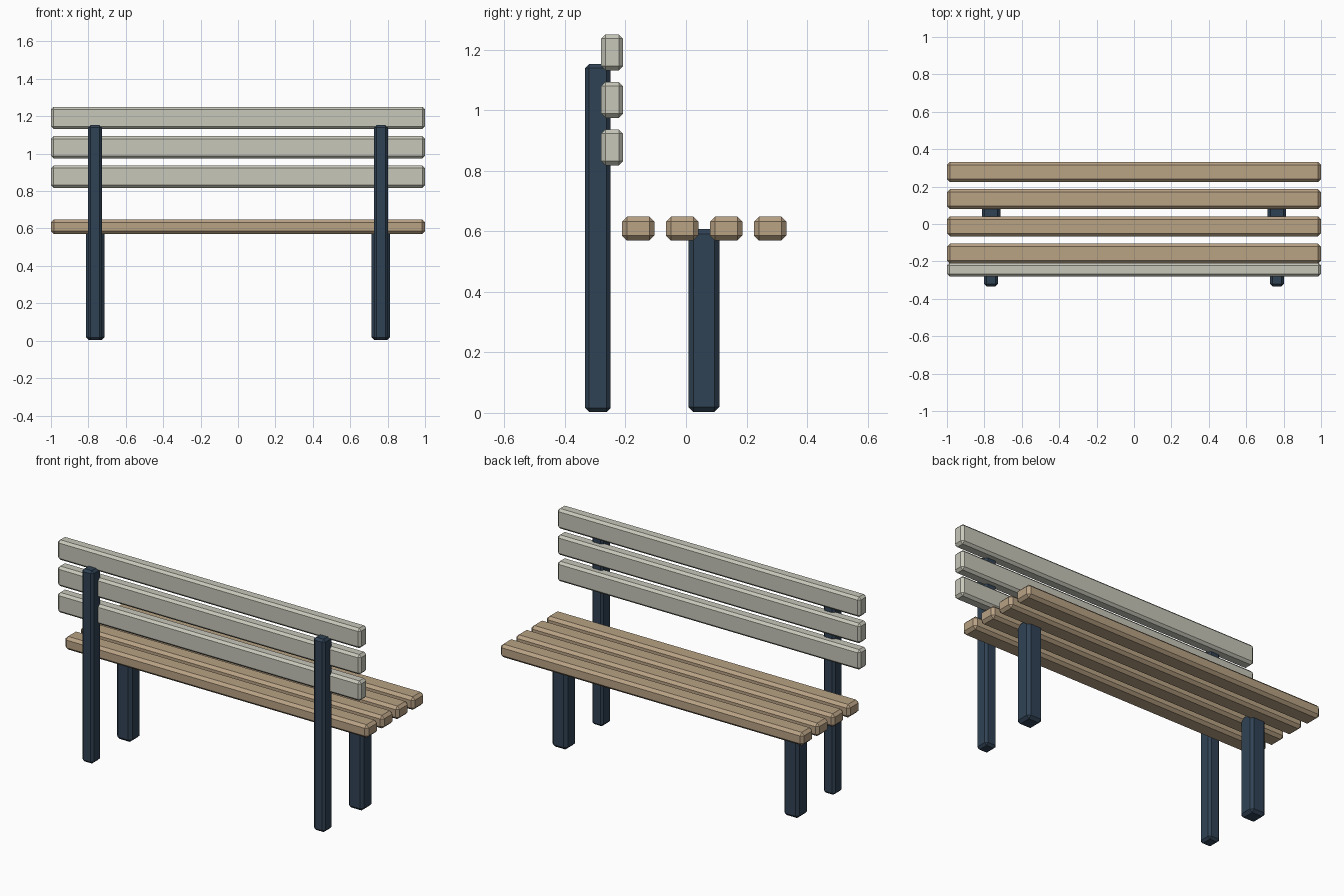
import bpy

if "Cube" in bpy.data.objects:
    bpy.data.objects.remove(bpy.data.objects["Cube"])


def material(name, color):
    m = bpy.data.materials.new(name)
    m.diffuse_color = color
    m.use_nodes = True
    m.node_tree.nodes["Principled BSDF"].inputs["Base Color"].default_value = m.diffuse_color
    return m


TAN = material("tan_wood", (0.48, 0.36, 0.23, 1))
PALE = material("pale_wood", (0.57, 0.57, 0.49, 1))
NAVY = material("navy_metal", (0.03, 0.055, 0.09, 1))


def beam(name, center, size, chamfer, mat):
    """Box with a single-segment chamfer on every edge."""
    bpy.ops.mesh.primitive_cube_add(size=1, location=center)
    ob = bpy.context.object
    ob.name = name
    ob.scale = size
    bpy.ops.object.transform_apply(location=False, rotation=False, scale=True)
    bev = ob.modifiers.new("chamfer", 'BEVEL')
    bev.width = chamfer
    bev.segments = 1
    ob.data.materials.append(mat)
    return ob


# Seat slats
for i in range(4):
    beam(f"seat_slat_{i + 1}", (0, -0.158 + 0.1453 * i, 0.609),
         (2.0, 0.107, 0.078), 0.016, TAN)

# Backrest slats
for i in range(3):
    beam(f"back_slat_{i + 1}", (0, -0.244, 0.877 + 0.157 * i),
         (2.0, 0.072, 0.119), 0.014, PALE)

# Front legs and tall back posts
for side, x in (("left", -0.764), ("right", 0.764)):
    beam(f"front_leg_{side}", (x, 0.059, 0.305), (0.1, 0.102, 0.604), 0.016, NAVY)
    beam(f"back_post_{side}", (x, -0.291, 0.5775), (0.075, 0.084, 1.149), 0.013, NAVY)
